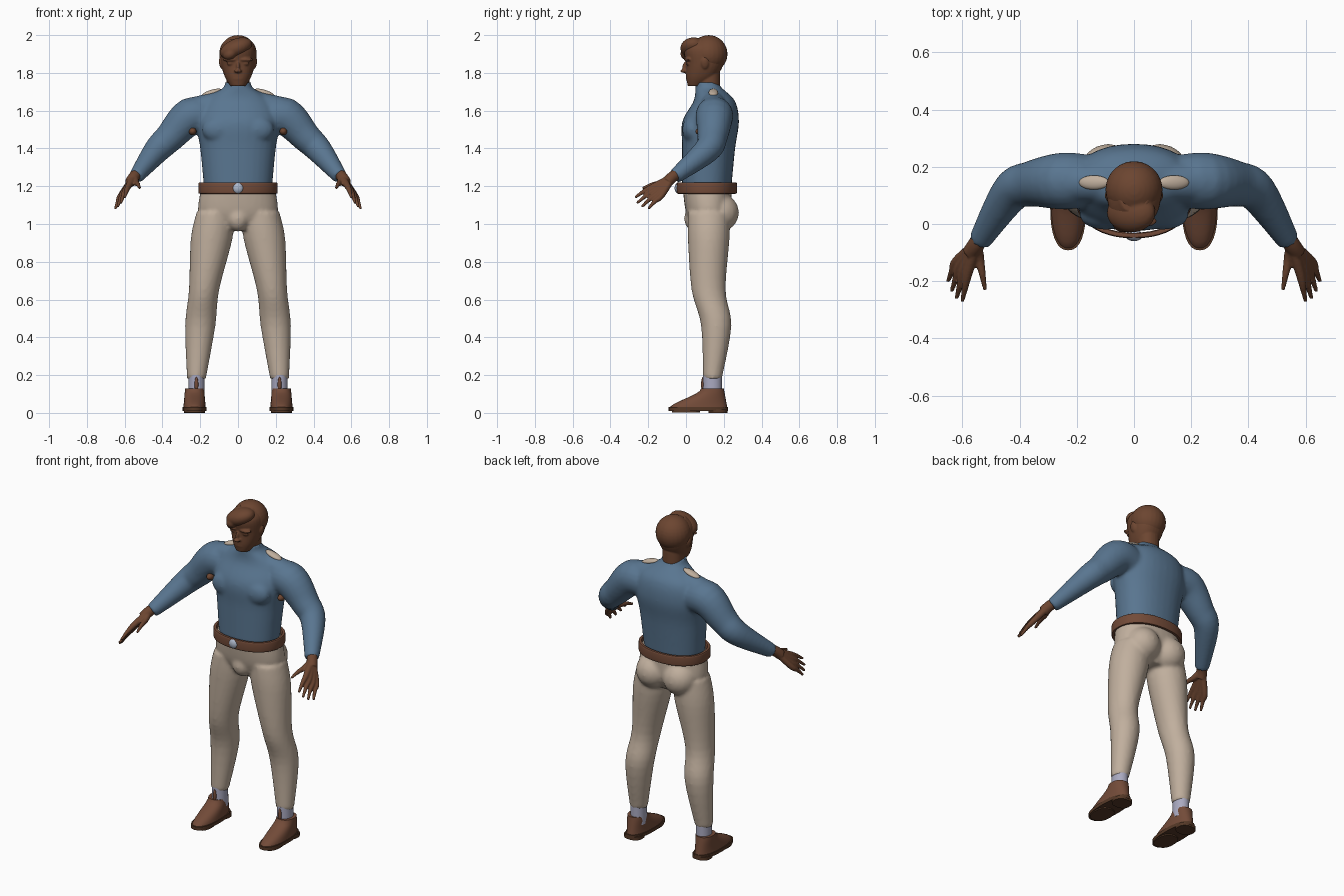
import bpy, bmesh
from math import cos, sin, pi, copysign
from mathutils import Vector, Matrix, Euler, Quaternion

cube = bpy.data.objects.get("Cube")
if cube:
    bpy.data.objects.remove(cube, do_unlink=True)


def material(name, *rgb):
    mat = bpy.data.materials.new(name)
    mat.use_nodes = True
    mat.diffuse_color = (*rgb, 1)
    shader = mat.node_tree.nodes["Principled BSDF"]
    shader.inputs["Base Color"].default_value = (*rgb, 1)
    return mat


skin = material("skin brown", .15, .06, .03)
shirt = material("sweater blue", .1, .18, .28)
beige = material("trouser beige", .53, .43, .34)
leather = material("leather brown", .17, .07, .04)
dark = material("sole dark brown", .09, .04, .02)
lilac = material("sock lilac", .4, .4, .53)
silver = material("buckle silver", .42, .48, .6)


def superellipse(angle, power):
    """Point on a unit circle that gets squarer as power grows."""
    return [copysign(abs(v) ** (2 / power), v) for v in (cos(angle), sin(angle))]


def smooth_keys(keys, steps=5):
    """Pass a smooth spline through a few key rings."""
    keys = [Vector(key) for key in keys]
    padded = [keys[0], *keys, keys[-1]]
    result = []
    for a, b, c, d in zip(padded, padded[1:], padded[2:], padded[3:]):
        for step in range(steps):
            t = step / steps
            curve = (c - a) * t + (2 * a - 5 * b + 4 * c - d) * t ** 2 + (3 * b - a - 3 * c + d) * t ** 3
            result.append(b + curve / 2)
    return result + [keys[-1]]


def loft(bm, rings, side=1, power=2.2, follow=False, closed=False, segments=32):
    """Skin rings of x, y, z, x radius, y radius; follow turns them along the path."""
    centres = [Vector((ring[0] * side, ring[1], ring[2])) for ring in rings]
    last = len(rings) - 1
    loops = []
    for i, ring in enumerate(rings):
        turn = Quaternion()
        if follow:
            direction = centres[min(i + 1, last)] - centres[max(i - 1, 0)]
            turn = direction.to_track_quat('Z', 'Y')
        loop = []
        for k in range(segments):
            u, v = superellipse(2 * pi * k / segments, power)
            offset = Vector((u * ring[3], v * ring[4], 0))
            loop.append(bm.verts.new(centres[i] + turn @ offset))
        loops.append(loop)
    pairs = list(zip(loops, loops[1:]))
    if closed:
        pairs.append((loops[-1], loops[0]))
    else:
        bm.faces.new(loops[0])
        bm.faces.new(loops[-1])
    for low, high in pairs:
        for k in range(segments):
            bm.faces.new((low[k - 1], low[k], high[k], high[k - 1]))


def tube(bm, keys, side, segments=20):
    """Round limb through keys of x, y, z, radius."""
    rings = smooth_keys([(*key, key[-1]) for key in keys])
    loft(bm, rings, side, power=2, follow=True, segments=segments)


def blob(bm, centre, size, side=1, tilt=0):
    x, y, z = centre
    matrix = Matrix.LocRotScale(Vector((x * side, y, z)), Euler((0, tilt * side, 0)), Vector(size))
    bmesh.ops.create_uvsphere(bm, u_segments=24, v_segments=16, radius=1, matrix=matrix)


def finish(name, bm, mat, voxel=0, softness=0):
    """Make the object; a voxel size fuses its overlapping volumes."""
    bmesh.ops.recalc_face_normals(bm, faces=bm.faces[:])
    mesh = bpy.data.meshes.new(name)
    bm.to_mesh(mesh)
    bm.free()
    mesh.materials.append(mat)
    mesh.shade_smooth()
    obj = bpy.data.objects.new(name, mesh)
    bpy.context.collection.objects.link(obj)
    if voxel:
        fuse = obj.modifiers.new("fuse", 'REMESH')
        fuse.mode = 'VOXEL'
        fuse.voxel_size = voxel
        fuse.use_smooth_shade = True
        soften = obj.modifiers.new("soften", 'SMOOTH')
        soften.iterations = softness
    else:
        mesh.set_sharp_from_angle(angle=pi / 4)


sides = {"left": 1, "right": -1}

# Sweater: torso, trapezius, sleeves and chest fused
bm = bmesh.new()
loft(bm, smooth_keys([(0, .11, 1.19, .18, .13), (0, .12, 1.4, .2, .14), (0, .13, 1.54, .22, .15),
                      (0, .15, 1.65, .18, .11), (0, .12, 1.72, .08, .07), (0, .11, 1.75, .07, .06)]))
for side in sides.values():
    tube(bm, [(.04, .14, 1.66, .06), (.28, .15, 1.58, .08)], side)
    tube(bm, [(.14, .15, 1.56, .09), (.25, .15, 1.57, .1), (.36, .14, 1.46, .08),
              (.43, .11, 1.39, .07), (.54, -.06, 1.25, .04)], side)
    blob(bm, (.1, .03, 1.5), (.09, .05, .07), side)
finish("sweater", bm, shirt, voxel=.01, softness=7)

# Trousers: hips, crotch, legs and seat fused
bm = bmesh.new()
loft(bm, smooth_keys([(0, .11, 1.21, .19, .13), (0, .12, 1.06, .21, .12), (0, .12, .97, .13, .08)]))
blob(bm, (0, .05, 1.03), (.06, .06, .07))
for side in sides.values():
    loft(bm, smooth_keys([(.12, .12, 1.06, .1, .11), (.14, .12, .92, .11, .11), (.18, .12, .65, .08, .09),
                          (.2, .16, .46, .08, .08), (.22, .14, .18, .05, .05)]), side, power=2)
    blob(bm, (.09, .18, 1.06), (.1, .1, .1), side)
finish("trousers", bm, beige, voxel=.01, softness=6)

# Belt: a rounded rectangle swept round the waist
bm = bmesh.new()
band = []
for k in range(16):
    u, v = superellipse(pi * k / 8, 5)
    radius = .2 + .01 * u
    band.append((0, .11, 1.19 + .03 * v, radius, radius - .05))
loft(bm, band, closed=True, segments=48)
finish("belt", bm, leather)
bm = bmesh.new()
blob(bm, (0, -.04, 1.19), (.03, .02, .03))
finish("belt_buckle", bm, silver)

# Head with nose, lips, chin, brows, eyelids, ears and neck
bm = bmesh.new()
loft(bm, smooth_keys([(0, .05, 1.73, .04, .04), (0, .08, 1.78, .07, .08), (0, .1, 1.85, .09, .1),
                      (0, .1, 1.93, .09, .11), (0, .1, 1.98, .05, .06)]))
loft(bm, [(0, .12, z, .06, .06) for z in (1.7, 1.8)])
blob(bm, (0, 0, 1.83), (.01, .02, .03))
blob(bm, (0, -.01, 1.81), (.02, .02, .01))
blob(bm, (0, .01, 1.77), (.03, .01, .01))
blob(bm, (0, .03, 1.75), (.03, .02, .02))
for side in sides.values():
    blob(bm, (.04, .01, 1.87), (.04, .02, .01), side)
    blob(bm, (.04, .01, 1.85), (.02, .01, .01), side)
    blob(bm, (.09, .1, 1.85), (.01, .02, .03), side, tilt=.2)
finish("head", bm, skin, voxel=.005, softness=2)

# Hair cap with a fringe swept to one side
bm = bmesh.new()
blob(bm, (0, .12, 1.9), (.1, .1, .1))
blob(bm, (-.01, .04, 1.93), (.09, .07, .05), tilt=-.4)
blob(bm, (-.04, .01, 1.9), (.04, .04, .03), tilt=-.6)
finish("hair", bm, skin, voxel=.006, softness=4)

# First and last finger; the two between are blended from them
knuckles = Vector((.58, -.17, 1.2)), Vector((.62, -.13, 1.15))
tips = Vector((.6, -.27, 1.14)), Vector((.65, -.2, 1.08))
wrist = (.55, -.07, 1.25)

for label, side in sides.items():
    # Hand: every finger runs from the wrist, the overlaps form the palm
    bm = bmesh.new()
    tube(bm, [(.52, -.02, 1.28, .03), (*wrist, .03), (.57, -.1, 1.22, .03)], side)
    digits = [(Vector((.54, -.12, 1.22)), Vector((.52, -.23, 1.19)))]
    for finger in range(4):
        t = finger / 3
        knuckle = knuckles[0].lerp(knuckles[1], t)
        reach = 1 + sin(pi * t) / 6
        digits.append((knuckle, knuckle.lerp(tips[0].lerp(tips[1], t), reach)))
    for knuckle, tip in digits:
        middle = knuckle.lerp(tip, .5) + Vector((0, 0, .005))
        tube(bm, [(*wrist, .02), (*knuckle, .017), (*middle, .012), (*tip, .007)], side, segments=12)
    finish(label + "_hand", bm, skin, voxel=.005, softness=2)

    # Shoulder patch and underarm gusset
    bm = bmesh.new()
    blob(bm, (.14, .145, 1.695), (.055, .025, .015), side, tilt=.3)
    finish(label + "_shoulder_patch", bm, beige)
    bm = bmesh.new()
    blob(bm, (.24, .08, 1.49), (.02, .03, .02), side)
    finish(label + "_underarm_gusset", bm, skin)

    # Sock
    bm = bmesh.new()
    loft(bm, [(.22, .14, z, .043, .05) for z in (.08, .2)], side, power=2)
    finish(label + "_sock", bm, lilac)

    # Shoe upper: the toe eases back and the opening narrows with height
    bm = bmesh.new()
    levels = 8
    upper = []
    for level in range(levels + 1):
        t = level / levels
        toe = -.09 + .17 * t * t * (3 - 2 * t)
        heel = .22 - .02 * t
        upper.append((.23, (toe + heel) / 2, .02 + .11 * t, .06 - .01 * t, (heel - toe) / 2))
    loft(bm, upper, side)
    finish(label + "_shoe", bm, leather)
    bm = bmesh.new()
    blob(bm, (.22, .09, .15), (.01, .01, .04), side)
    finish(label + "_shoe_tongue", bm, leather)

    # Sole with a heel block and a ball pad
    bm = bmesh.new()
    for y, bottom, top, width, length in ((.065, .01, .03, .063, .157), (.17, 0, .02, .055, .05),
                                          (0, .003, .02, .055, .075)):
        loft(bm, [(.23, y, z, width, length) for z in (bottom, top)], side, power=2.4)
    finish(label + "_sole", bm, dark)
